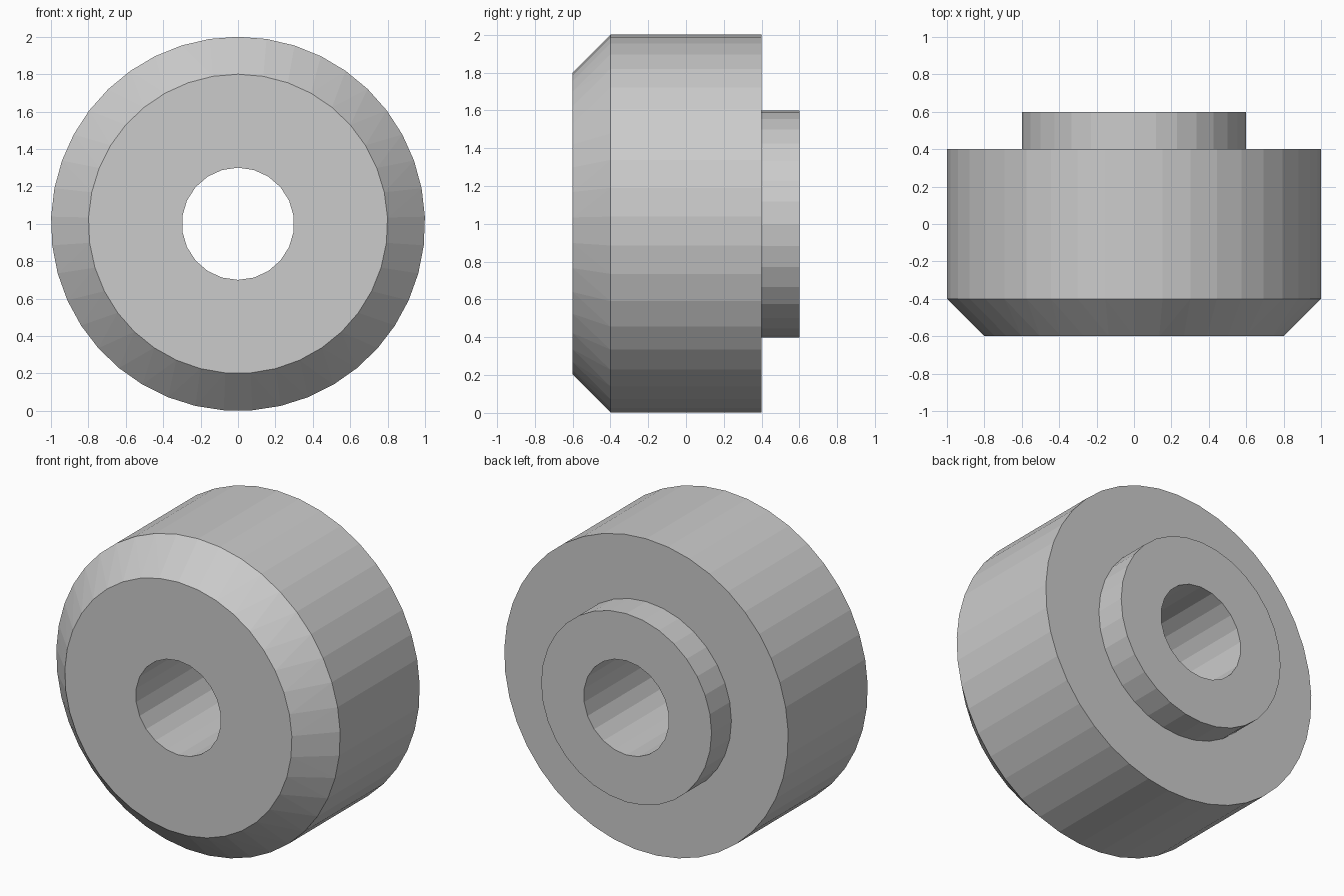
import bpy
import bmesh
from math import sin, cos, tau, radians

default = bpy.data.objects.get("Cube")
if default:
    bpy.data.objects.remove(default)

AXIS_Z = 1.0


def turned_solid(name, rings):
    """Convex solid around the y axis; each ring is (y, radius, sides), one corner on top."""
    bm = bmesh.new()
    for y, radius, sides in rings:
        for i in range(sides):
            a = tau * i / sides
            bm.verts.new((radius * sin(a), y, AXIS_Z + radius * cos(a)))
    bmesh.ops.convex_hull(bm, input=bm.verts[:])
    # Merge the coplanar triangles into clean caps and side strips
    bmesh.ops.dissolve_limit(bm, angle_limit=radians(0.2),
                             verts=bm.verts[:], edges=bm.edges[:])
    bmesh.ops.recalc_face_normals(bm, faces=bm.faces[:])
    mesh = bpy.data.meshes.new(name)
    bm.to_mesh(mesh)
    bm.free()
    obj = bpy.data.objects.new(name, mesh)
    bpy.context.collection.objects.link(obj)
    return obj


def combine(target, other, operation):
    mod = target.modifiers.new(operation.title(), 'BOOLEAN')
    mod.operation = operation
    mod.solver = 'EXACT'
    mod.object = other
    bpy.context.view_layer.objects.active = target
    bpy.ops.object.modifier_apply(modifier=mod.name)
    bpy.data.objects.remove(other)


# Wheel body with a chamfered front rim
body = turned_solid("wheel_body", [(-0.6, 0.8, 37), (-0.4, 1.0, 41), (0.4, 1.0, 41)])

# Raised hub on the back, sunk into the body before joining
hub = turned_solid("rear_hub", [(0.2, 0.6, 32), (0.6, 0.6, 32)])
combine(body, hub, 'UNION')

# Axle hole through everything
bore = turned_solid("bore_cutter", [(-0.8, 0.3, 22), (0.8, 0.3, 22)])
bore.hide_render = True
combine(body, bore, 'DIFFERENCE')
